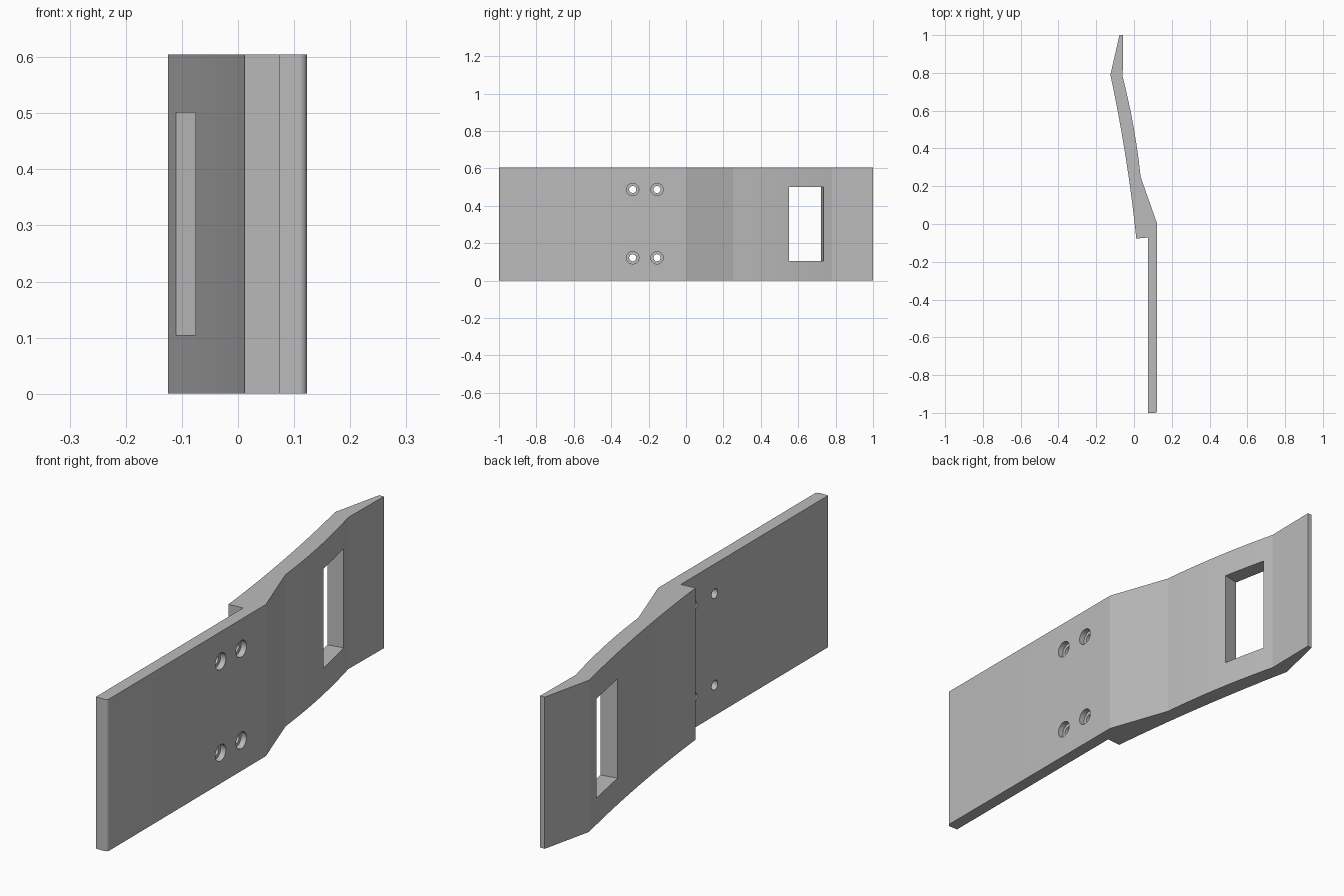
import bpy, bmesh, math
from mathutils import Vector, Matrix

if "Cube" in bpy.data.objects:
    bpy.data.objects.remove(bpy.data.objects["Cube"], do_unlink=True)

HEIGHT = 0.605
grey = bpy.data.materials.new("light grey")
grey.use_nodes = True
colour = (0.5, 0.5, 0.5, 1)
grey.diffuse_color = colour
grey.node_tree.nodes["Principled BSDF"].inputs["Base Color"].default_value = colour


def make_object(name, bm):
    bmesh.ops.recalc_face_normals(bm, faces=bm.faces)
    mesh = bpy.data.meshes.new(name)
    bm.to_mesh(mesh)
    bm.free()
    mesh.materials.append(grey)
    ob = bpy.data.objects.new(name, mesh)
    bpy.context.collection.objects.link(ob)
    return ob


def bowed(a, b, bow, steps=12):
    """Shallow curve from a to b that bulges towards +x."""
    a, b = Vector(a), Vector(b)
    return [a.lerp(b, i / steps) + Vector((4 * bow * (i / steps) * (1 - i / steps), 0))
            for i in range(steps + 1)]


def rounded(centre, radius, steps=10):
    """Quarter round for the front outer corner."""
    return [(centre[0] + radius * math.sin(t), centre[1] - radius * math.cos(t))
            for t in (math.pi / 2 * i / steps for i in range(steps + 1))]


# Plan outline: straight plate, stepped lip, gently curved arm and tapered tip
outline = [(0.073, -1.0)] + rounded((0.109, -0.986), 0.014)
outline += [(0.123, 0.0)] + bowed((0.035, 0.25), (-0.06, 0.78), 0.01)
outline += [(-0.057, 1.0), (-0.077, 1.0)]
outline += bowed((-0.125, 0.79), (0.012, -0.077), 0.012, 16)
outline += [(0.073, -0.072)]

bm = bmesh.new()
base = bm.faces.new([bm.verts.new((p[0], p[1], 0)) for p in outline])
top = bmesh.ops.extrude_face_region(bm, geom=[base])["geom"]
bmesh.ops.translate(bm, vec=(0, 0, HEIGHT),
                    verts=[g for g in top if isinstance(g, bmesh.types.BMVert)])
bracket = make_object("bent_plate", bm)


def cut(cutter):
    cutter.hide_render = True
    cutter.hide_set(True)
    mod = bracket.modifiers.new(cutter.name, "BOOLEAN")
    mod.operation = "DIFFERENCE"
    mod.solver = "EXACT"
    mod.object = cutter


# Rectangular window square to the arm
bm = bmesh.new()
bmesh.ops.create_cube(bm, size=1, matrix=Matrix.Translation((-0.061, 0.637, 0.303))
                      @ Matrix.Rotation(math.radians(12), 4, "Z")
                      @ Matrix.Diagonal((0.3, 0.188, 0.396, 1)))
cut(make_object("window_cutter", bm))


# Four counterbored screw holes
def hole_cutter(name, radius, x0, x1):
    bm = bmesh.new()
    for y in (-0.285, -0.155):
        for z in (0.122, 0.487):
            bmesh.ops.create_cone(
                bm, cap_ends=True, segments=32, radius1=radius, radius2=radius, depth=x1 - x0,
                matrix=Matrix.Translation(((x0 + x1) / 2, y, z))
                @ Matrix.Rotation(math.pi / 2, 4, "Y"))
    cut(make_object(name, bm))


hole_cutter("screw_hole_cutter", 0.019, 0.03, 0.2)
hole_cutter("counterbore_cutter", 0.033, 0.1, 0.2)

# Apply the cuts, then shade
bpy.context.view_layer.update()
cut_mesh = bpy.data.meshes.new_from_object(
    bracket.evaluated_get(bpy.context.evaluated_depsgraph_get()))
bracket.modifiers.clear()
bracket.data = cut_mesh
for ob in list(bpy.data.objects):
    if ob.name.endswith("_cutter"):
        bpy.data.objects.remove(ob, do_unlink=True)
bpy.ops.object.select_all(action="DESELECT")
bpy.context.view_layer.objects.active = bracket
bracket.select_set(True)
bpy.ops.object.shade_smooth_by_angle(angle=math.radians(12))
